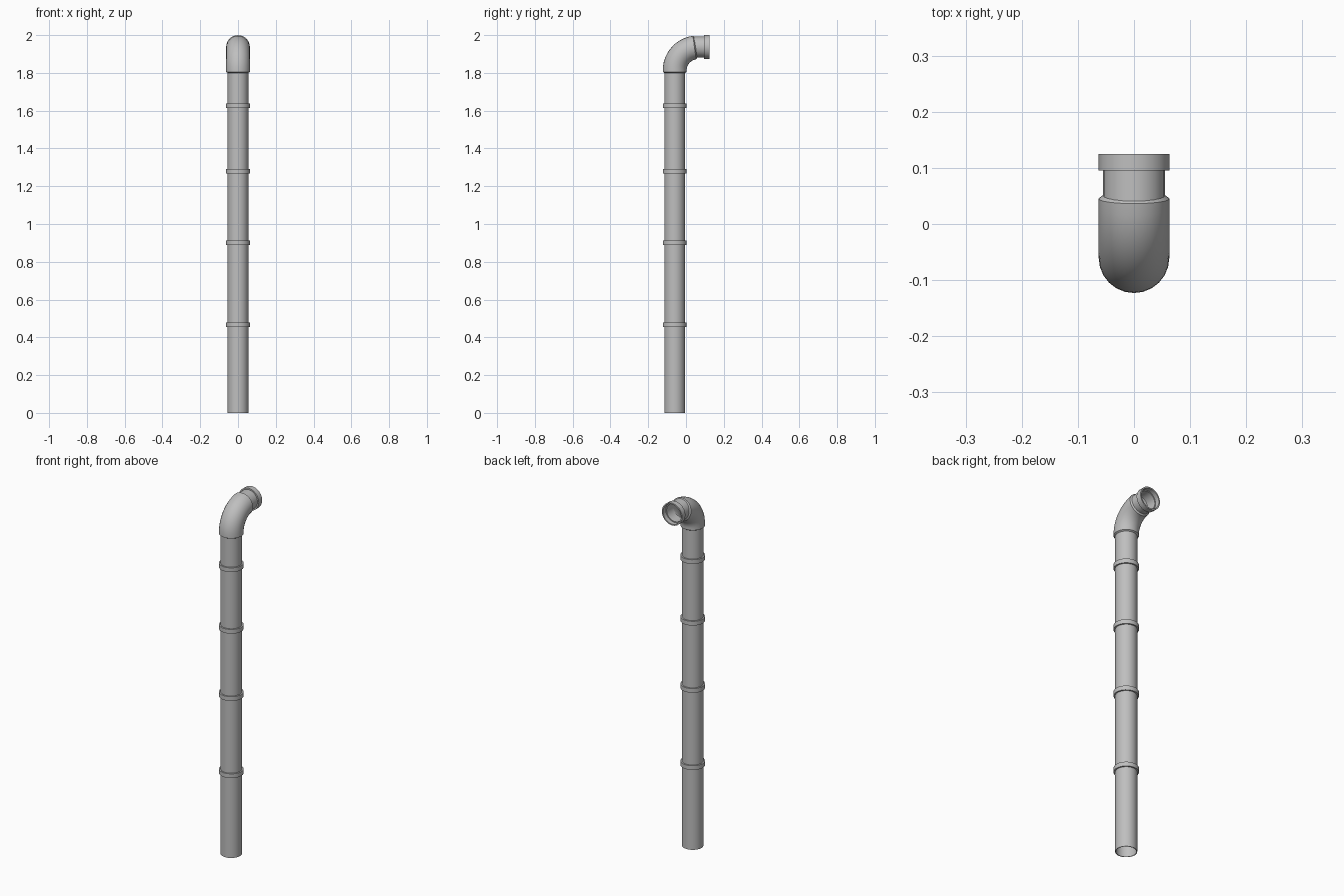
import bpy
import bmesh
from math import sin, cos, pi, radians
from mathutils import Vector

cube = bpy.data.objects.get("Cube")
if cube:
    bpy.data.objects.remove(cube, do_unlink=True)

grey = bpy.data.materials.new("pipe grey")
grey.use_nodes = True
colour = (0.52, 0.52, 0.52, 1)
grey.diffuse_color = colour
grey.node_tree.nodes["Principled BSDF"].inputs["Base Color"].default_value = colour

SIDES = 24
AXIS_Y = -0.06      # centre of the upright pipe
PIPE_R = 0.055
COLLAR_R = 0.063
WALL = 0.004
parts = []


def sweep(name, rings):
    """Skin a closed loop of rings given as (y, z, tilt towards +y, radius)."""
    bm = bmesh.new()
    loops = []
    for y, z, tilt, r in rings:
        across = Vector((0, cos(tilt), -sin(tilt)))
        loop = []
        for i in range(SIDES):
            t = 2 * pi * i / SIDES
            loop.append(bm.verts.new(Vector((r * cos(t), y, z)) + across * r * sin(t)))
        loops.append(loop)
    for a, b in zip(loops, loops[1:] + loops[:1]):
        for i in range(SIDES):
            j = (i + 1) % SIDES
            bm.faces.new((a[i], a[j], b[j], b[i]))
    bmesh.ops.recalc_face_normals(bm, faces=bm.faces)
    mesh = bpy.data.meshes.new(name)
    bm.to_mesh(mesh)
    bm.free()
    mesh.materials.append(grey)
    obj = bpy.data.objects.new(name, mesh)
    bpy.context.collection.objects.link(obj)
    parts.append(obj)


def upright(name, profile):
    sweep(name, [(AXIS_Y, z, 0, r) for r, z in profile])


# Long hollow pipe
upright("upright_pipe", [(PIPE_R, 0), (PIPE_R, 1.82),
                         (PIPE_R - WALL, 1.82), (PIPE_R - WALL, 0)])

# Joint collars around the pipe
for n, z in enumerate((0.466, 0.901, 1.28, 1.627), 1):
    upright(f"collar_{n}", [(PIPE_R - 0.001, z - 0.012), (COLLAR_R, z - 0.012),
                            (COLLAR_R, z + 0.012), (PIPE_R - 0.001, z + 0.012)])

# Elbow: bevelled lip, short straight, bend, bevelled lip, then the inner wall
BEND, START, STEPS = 0.122, 1.813, 12
path = [(AXIS_Y, 1.805, 0)]
for i in range(STEPS + 1):
    a = radians(82) * i / STEPS
    path.append((AXIS_Y + BEND * (1 - cos(a)), START + BEND * sin(a), a))
end_y, end_z, end_a = path[-1]
outer = [(AXIS_Y, 1.80, 0, PIPE_R)]
outer += [(*p, COLLAR_R) for p in path]
outer.append((end_y + 0.006, end_z + 0.001, end_a, PIPE_R))
inner = [(*p, PIPE_R - WALL) for p in reversed(path)]
sweep("elbow", outer + inner)

# Neck and open socket facing the back
profile = [(PIPE_R, 0.04), (PIPE_R, 0.095), (COLLAR_R, 0.095), (COLLAR_R, 0.125),
           (0.056, 0.125), (0.056, 0.10), (PIPE_R - WALL, 0.10), (PIPE_R - WALL, 0.04)]
sweep("neck_and_socket", [(y, 1.937, pi / 2, r) for r, y in profile])

# Smooth round walls with crisp rims
bpy.ops.object.select_all(action='DESELECT')
for obj in parts:
    obj.select_set(True)
bpy.context.view_layer.objects.active = parts[0]
bpy.ops.object.shade_smooth_by_angle(angle=radians(30))
